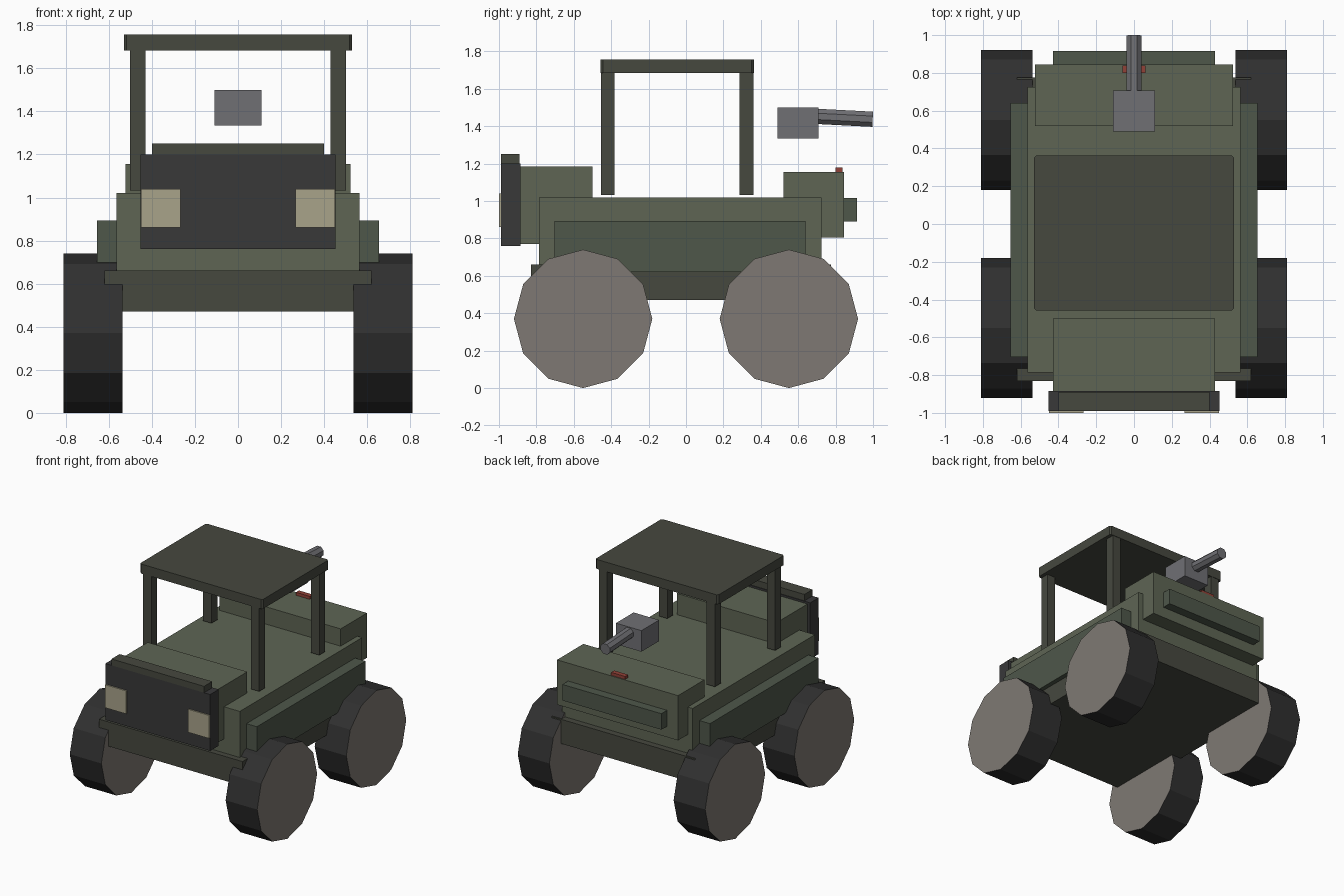
import bpy, bmesh, math
from mathutils import Matrix, Vector

if "Cube" in bpy.data.objects:
    bpy.data.objects.remove(bpy.data.objects["Cube"])


def material(name, r, g, b):
    # 0-255 sRGB to linear viewport colour
    m = bpy.data.materials.new(name)
    m.diffuse_color = [((c / 255 + 0.055) / 1.055) ** 2.4 for c in (r, g, b)] + [1]
    m.use_nodes = True
    m.node_tree.nodes["Principled BSDF"].inputs["Base Color"].default_value = m.diffuse_color
    return m


GREEN = material("drab_green", 94, 101, 84)
PANEL = material("panel_green", 78, 87, 74)
DARK = material("dark_olive", 70, 72, 63)
BLACK = material("grille_black", 56, 56, 57)
LAMP = material("lamp_cream", 168, 163, 138)
RED = material("marker_red", 145, 65, 55)
METAL = material("gun_metal", 112, 112, 116)
RUBBER = material("rubber", 48, 48, 48)
HUB = material("hub_grey", 126, 121, 115)


def finish(bm, name, *mats):
    me = bpy.data.meshes.new(name)
    bmesh.ops.recalc_face_normals(bm, faces=bm.faces)
    bm.to_mesh(me)
    bm.free()
    for m in mats:
        me.materials.append(m)
    ob = bpy.data.objects.new(name, me)
    bpy.context.collection.objects.link(ob)
    return ob


def box(name, x, y, z, mat, chamfer=0):
    """Box from (min, max) ranges, optionally with chamfered upright edges."""
    bm = bmesh.new()
    bmesh.ops.create_cube(bm, size=1)
    for v in bm.verts:
        v.co = [r[0] if c < 0 else r[1] for c, r in zip(v.co, (x, y, z))]
    if chamfer:
        upright = [e for e in bm.edges
                   if abs(e.verts[0].co.z - e.verts[1].co.z) > 1e-4]
        bmesh.ops.bevel(bm, geom=upright, offset=chamfer, segments=1, affect='EDGES')
    return finish(bm, name, mat)


def wide(name, half, y, z, mat, chamfer=0):
    return box(name, (-half, half), y, z, mat, chamfer)


# Chassis and body tub
wide("chassis", 0.62, (-0.83, 0.775), (0.47, 0.66), DARK)
wide("body", 0.565, (-0.785, 0.725), (0.63, 1.02), GREEN)

# Nose: hood, grille and visor bar
wide("hood", 0.43, (-0.9, -0.5), (0.77, 1.185), GREEN)
wide("grille", 0.453, (-0.99, -0.885), (0.76, 1.2), BLACK)
wide("grille_bar", 0.4, (-0.99, -0.89), (1.195, 1.25), DARK)

# Tail: rear box, bumper and red marker
wide("rear_box", 0.523, (0.52, 0.845), (0.805, 1.155), GREEN)
wide("rear_bumper", 0.428, (0.835, 0.915), (0.89, 1.015), PANEL)
wide("marker_light", 0.06, (0.8, 0.838), (1.15, 1.178), RED)

# Roof
wide("roof", 0.53, (-0.457, 0.363), (1.683, 1.757), DARK, 0.012)

# Gun housing and tilted octagonal barrel
wide("gun_housing", 0.11, (0.49, 0.708), (1.335, 1.5), METAL)
start, end = Vector((0, 0.65, 1.455)), Vector((0, 0.998, 1.437))
axis = end - start
bm = bmesh.new()
bmesh.ops.create_cone(bm, cap_ends=True, segments=8, radius1=0.044, radius2=0.044,
                      depth=axis.length,
                      matrix=Matrix.Translation((start + end) / 2)
                      @ axis.to_track_quat('Z', 'Y').to_matrix().to_4x4()
                      @ Matrix.Rotation(math.pi / 8, 4, 'Z'))
finish(bm, "gun_barrel", METAL)


def wheel(name, x, y):
    bm = bmesh.new()
    bmesh.ops.create_cone(bm, cap_ends=True, segments=12, radius1=0.37, radius2=0.37,
                          depth=0.273,
                          matrix=Matrix.Translation((x, y, 0.37))
                          @ Matrix.Rotation(math.pi / 2, 4, 'Y'))
    for f in bm.faces:
        f.material_index = 1 if len(f.verts) > 4 else 0
    finish(bm, name, RUBBER, HUB)


# Mirrored parts: headlights, side rails, roof posts, wheels
for side, s in (("left", -1), ("right", 1)):
    def span(a, b):
        return tuple(sorted((a * s, b * s)))
    box(f"{side}_headlight", span(0.267, 0.45), (-1.0, -0.97), (0.86, 1.04), LAMP)
    box(f"{side}_side_rail", span(0.55, 0.655), (-0.703, 0.64), (0.62, 0.893), PANEL)
    for end_name, y, wy in (("front", (-0.455, -0.383), -0.55),
                            ("rear", (0.287, 0.36), 0.55)):
        box(f"{side}_{end_name}_post", span(0.43, 0.502), y, (1.033, 1.69), DARK)
        wheel(f"{side}_{end_name}_wheel", s * 0.6735, wy)
